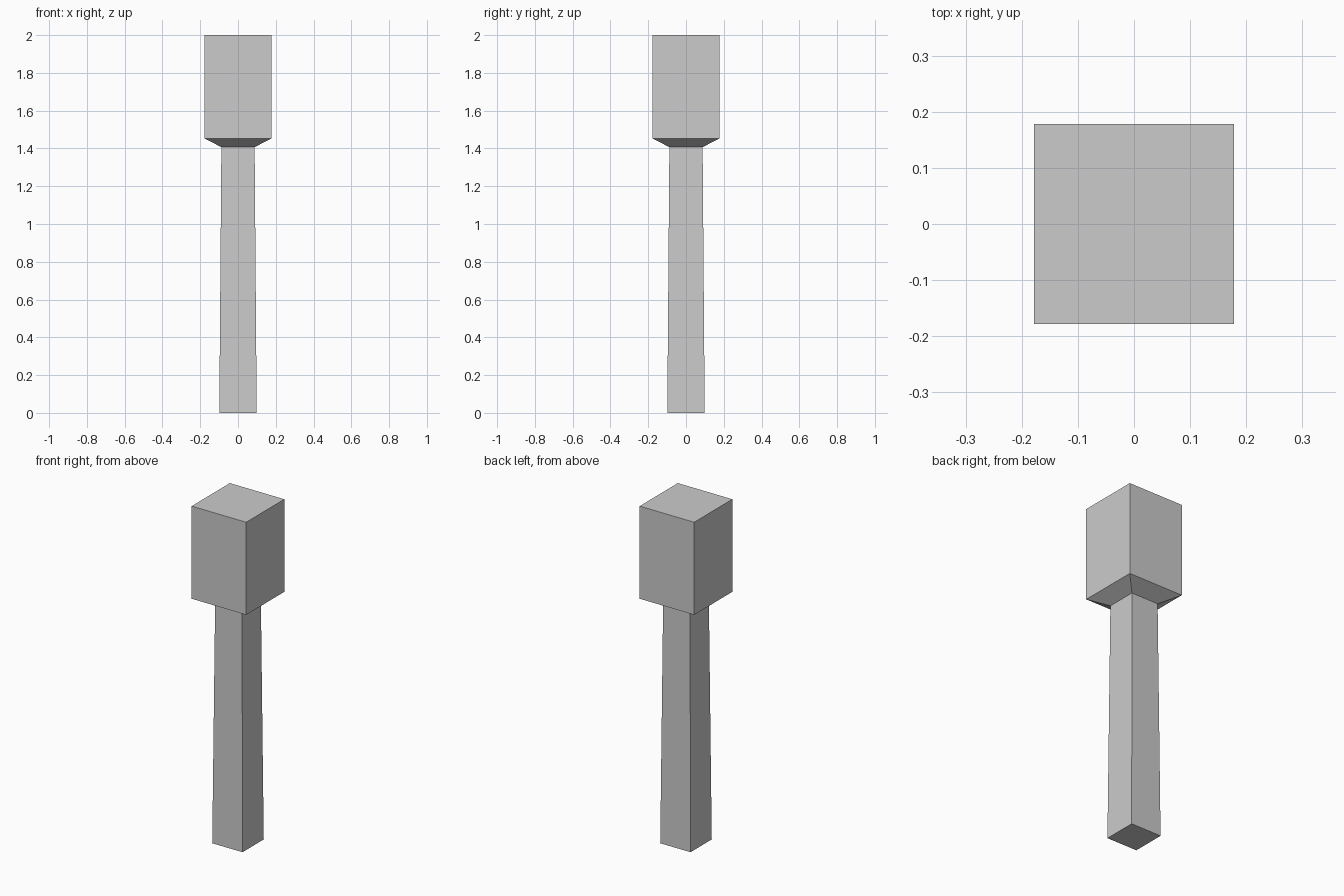
import bpy, bmesh

if "Cube" in bpy.data.objects:
    bpy.data.objects.remove(bpy.data.objects["Cube"])

# Square cross-sections: (height, half width)
PROFILE = [(0.0, 0.099), (1.407, 0.088), (1.453, 0.178), (2.0, 0.178)]


def square_loft(name, profile):
    """Stack square rings, skin the sides and cap both ends."""
    bm = bmesh.new()
    corners = [(-1, -1), (1, -1), (1, 1), (-1, 1)]
    rings = [[bm.verts.new((sx * h, sy * h, z)) for sx, sy in corners]
             for z, h in profile]
    for low, high in zip(rings, rings[1:]):
        for i in range(4):
            j = (i + 1) % 4
            bm.faces.new((low[i], low[j], high[j], high[i]))
    bm.faces.new(rings[0][::-1])
    bm.faces.new(rings[-1])
    mesh = bpy.data.meshes.new(name)
    bm.to_mesh(mesh)
    bm.free()
    obj = bpy.data.objects.new(name, mesh)
    bpy.context.collection.objects.link(obj)
    return obj


# Tapered shaft flaring into a block head
square_loft("torch_post", PROFILE)
